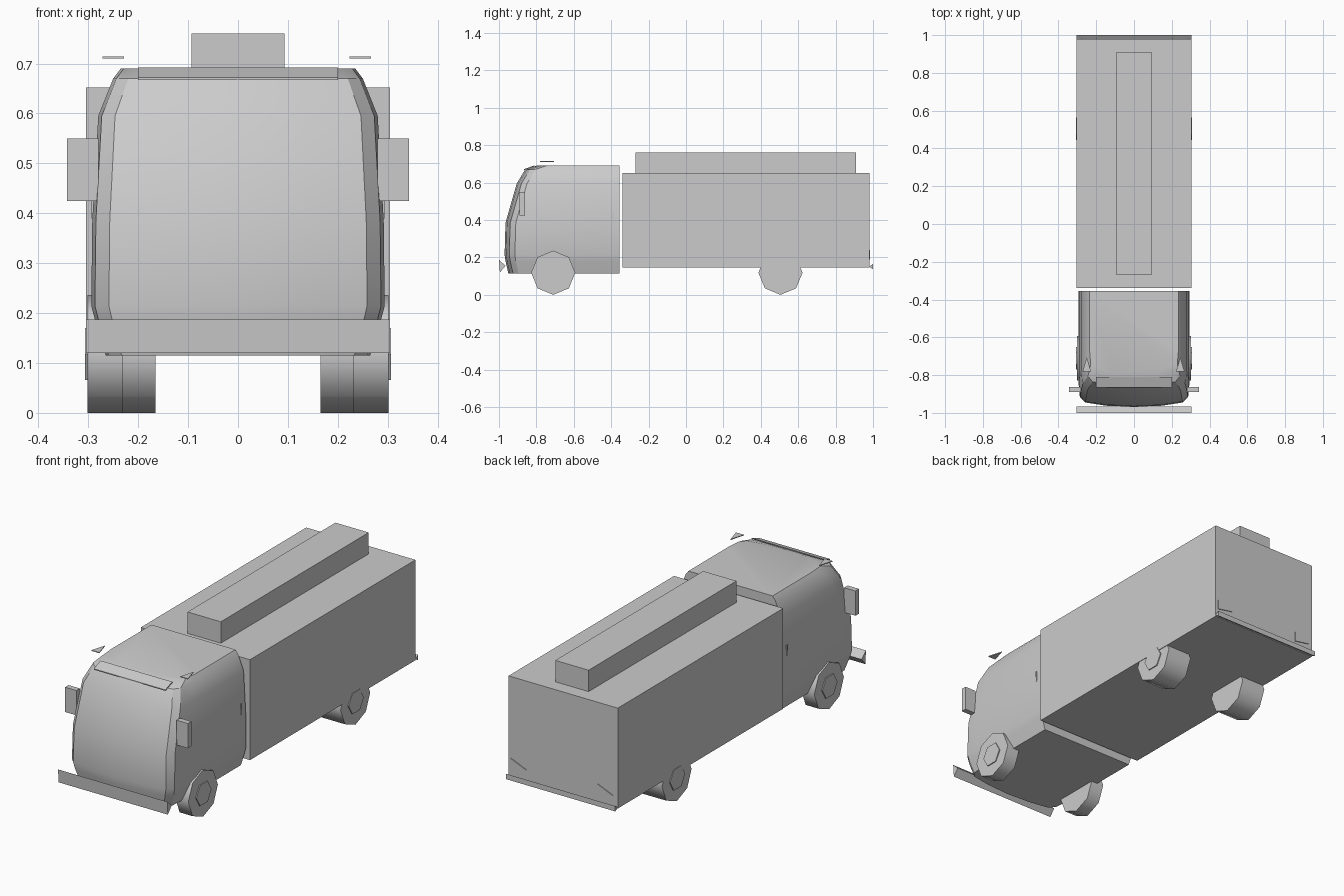
import bpy, bmesh, math
from mathutils import Matrix

if "Cube" in bpy.data.objects:
    bpy.data.objects.remove(bpy.data.objects["Cube"])

grey = bpy.data.materials.new("plain_grey")
grey.use_nodes = True
COLOUR = (0.6, 0.6, 0.6, 1)
grey.diffuse_color = COLOUR
grey.node_tree.nodes["Principled BSDF"].inputs["Base Color"].default_value = COLOUR


def finish(name, bm, smooth=0):
    bmesh.ops.recalc_face_normals(bm, faces=bm.faces)
    mesh = bpy.data.meshes.new(name)
    bm.to_mesh(mesh)
    bm.free()
    mesh.materials.append(grey)
    obj = bpy.data.objects.new(name, mesh)
    bpy.context.collection.objects.link(obj)
    if smooth:
        bpy.ops.object.select_all(action='DESELECT')
        obj.select_set(True)
        bpy.context.view_layer.objects.active = obj
        bpy.ops.object.shade_smooth_by_angle(angle=math.radians(smooth))
    return obj


def loft(name, rings, smooth=0):
    """Skin a stack of equal-length rings and cap both ends."""
    bm = bmesh.new()
    rows = [[bm.verts.new(p) for p in ring] for ring in rings]
    n = len(rows[0])
    for a, b in zip(rows, rows[1:]):
        for i in range(n):
            j = (i + 1) % n
            bm.faces.new((a[i], a[j], b[j], b[i]))
    bm.faces.new(rows[0])
    bm.faces.new(rows[-1])
    return finish(name, bm, smooth)


def box(name, x, y, z):
    corners = [(x[0], y[0]), (x[1], y[0]), (x[1], y[1]), (x[0], y[1])]
    return loft(name, [[(a, b, h) for a, b in corners] for h in z])


def bar(name, half, profile):
    """Sweep a (y, z) profile across the width."""
    return loft(name, [[(x, y, z) for y, z in profile] for x in (-half, half)])


def disc(name, sides, radius, x0, x1, y, z, smooth=0):
    bm = bmesh.new()
    spin = Matrix.Translation(((x0 + x1) / 2, y, z)) @ Matrix.Rotation(math.pi / 2, 4, 'Y')
    bmesh.ops.create_cone(bm, cap_ends=True, segments=sides, radius1=radius,
                          radius2=radius, depth=abs(x1 - x0), matrix=spin)
    return finish(name, bm, smooth)


# Cab: bowed-front rings, leaning inward towards the roof
def cab_ring(z, half, front, back=-0.355):
    side = [(half, back), (half, front + 0.13), (half * 0.975, front + 0.055),
            (half * 0.88, front + 0.025), (half * 0.5, front + 0.008)]
    ring = side + [(0, front)] + [(-x, y) for x, y in reversed(side)]
    return [(x, y, z) for x, y in ring]


loft("cab", [cab_ring(*r) for r in (
    (0.115, 0.265, -0.95), (0.18, 0.285, -0.965), (0.215, 0.294, -0.97),
    (0.385, 0.292, -0.965), (0.595, 0.28, -0.905), (0.67, 0.25, -0.86),
    (0.69, 0.235, -0.80))], smooth=25)

# Cargo body and roof equipment
box("cargo_body", (-0.305, 0.305), (-0.34, 0.98), (0.145, 0.652))
box("roof_box", (-0.093, 0.093), (-0.27, 0.91), (0.652, 0.76))

# Bumpers with a folded, wedge-like section
bar("front_bumper", 0.305, [(-1, 0.187), (-0.965, 0.155), (-0.995, 0.12)])
bar("rear_bumper", 0.305, [(0.978, 0.15), (1, 0.165), (1, 0.138)])

# Wheels, hubs, mirrors and door handles on both sides
for side, s in (("left", 1), ("right", -1)):
    for end, y, inner in (("front", -0.71, 0.23), ("rear", 0.505, 0.165)):
        disc(f"{end}_{side}_wheel", 8, 0.118, s * inner, s * 0.302, y, 0.118, smooth=50)
        disc(f"{end}_{side}_hub", 6, 0.06, s * 0.295, s * 0.307, y, 0.118)
    box(f"{side}_mirror", (s * 0.28, s * 0.343), (-0.89, -0.862), (0.425, 0.55))
    box(f"{side}_door_handle", (s * 0.285, s * 0.294), (-0.392, -0.386), (0.39, 0.445))

# Small triangular marker plates: two on the tail, two above the cab roof
for side, x in (("left", 0.29), ("right", -0.195)):
    tri = [(x, 0.19), (x, 0.24), (x - 0.085, 0.205)]
    loft(f"{side}_tail_marker", [[(a, y, h) for a, h in tri] for y in (0.978, 0.984)])
for side, x in (("left", 0.245), ("right", -0.25)):
    tri = [(x - 0.022, -0.78), (x + 0.022, -0.78), (x, -0.705)]
    loft(f"{side}_roof_marker", [[(a, b, h) for a, b in tri] for h in (0.71, 0.714)])

# Visor strip along the front edge of the roof
bar("roof_visor", 0.2, [(-0.865, 0.672), (-0.81, 0.692), (-0.81, 0.687), (-0.865, 0.667)])
